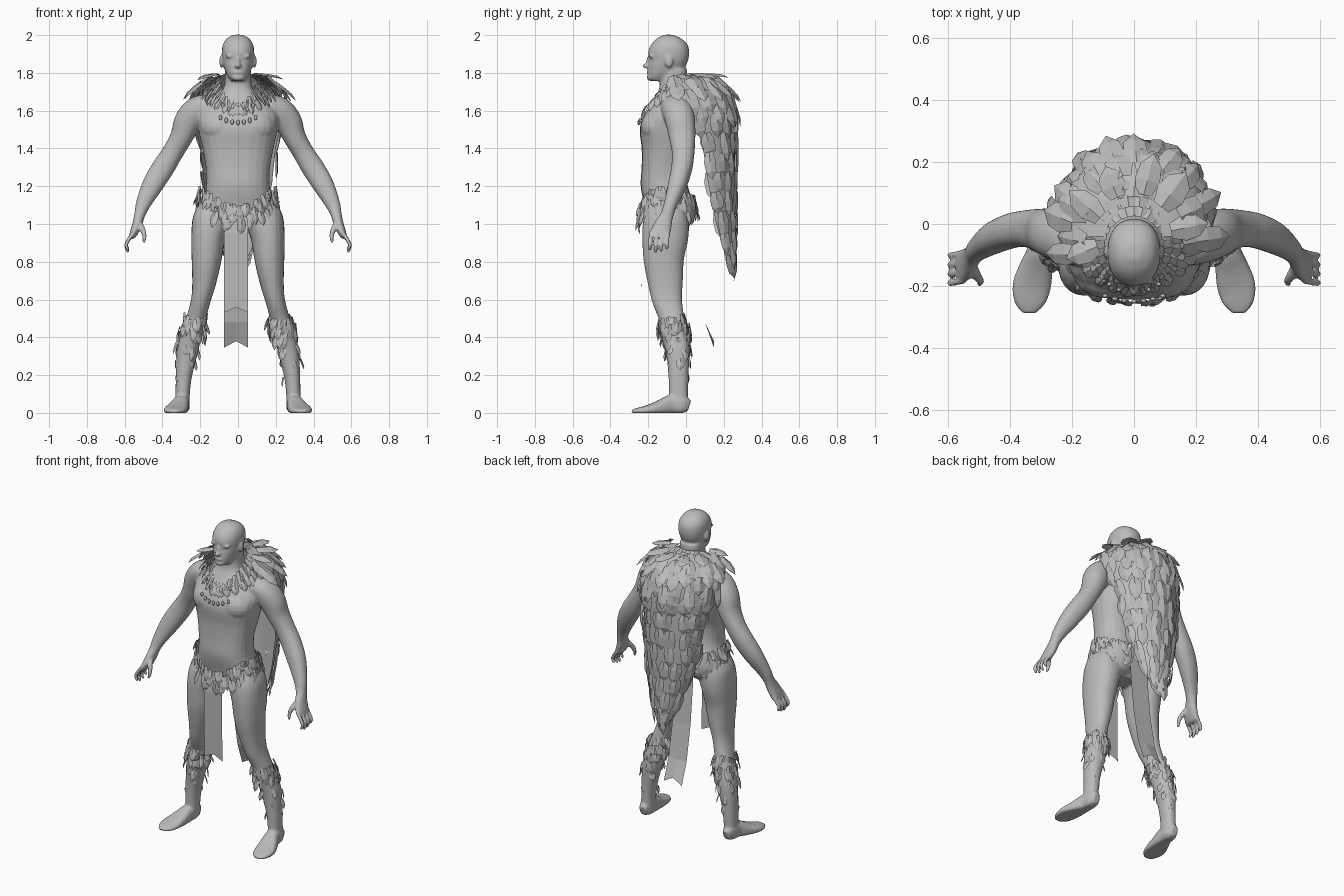
import bpy, bmesh, math, random
from math import sin, cos, pi
from mathutils import Vector

random.seed(4)
if "Cube" in bpy.data.objects:
    bpy.data.objects.remove(bpy.data.objects["Cube"])

GREY = (0.5, 0.5, 0.5, 1)
mat = bpy.data.materials.new("plain grey")
mat.use_nodes = True
mat.diffuse_color = GREY
mat.node_tree.nodes["Principled BSDF"].inputs["Base Color"].default_value = GREY


def finish(name, bm, smooth=False):
    if smooth:
        bmesh.ops.recalc_face_normals(bm, faces=bm.faces)
    me = bpy.data.meshes.new(name)
    bm.to_mesh(me)
    bm.free()
    me.materials.append(mat)
    ob = bpy.data.objects.new(name, me)
    bpy.context.collection.objects.link(ob)
    if smooth:
        me.polygons.foreach_set("use_smooth", [True] * len(me.polygons))
    return ob


def rounded(pts, steps=4):
    """Smooth curve through the sections."""
    vs = [Vector(p) for p in pts]
    fine = []
    for i in range(len(vs) - 1):
        a, b, c, d = vs[max(i - 1, 0)], vs[i], vs[i + 1], vs[min(i + 2, len(vs) - 1)]
        for k in range(steps):
            t = k / steps
            fine.append(b + (c - a) * (t / 2) + (a - b * 2.5 + c * 2 - d / 2) * t ** 2
                        + ((b - c) * 1.5 + (d - a) / 2) * t ** 3)
    return fine + [vs[-1]]


def limb(bm, pts, side=1, ref=(0, 1, 0), seg=24, power=0.9, level=False):
    """Closed loft through (x, y, z, half width, half depth) sections."""
    pts = rounded(pts)
    cs = [Vector((p[0] * side, p[1], p[2])) for p in pts]
    rings = []
    for i, c in enumerate(cs):
        t = (cs[min(i + 1, len(cs) - 1)] - cs[max(i - 1, 0)]).normalized()
        if level:
            t = Vector((0, 0, 1))
        d = Vector(ref)
        d = (d - t * d.dot(t)).normalized()
        s = d.cross(t)
        ring = []
        for k in range(seg):
            a = 2 * pi * k / seg
            u = math.copysign(abs(cos(a)) ** power, cos(a))
            v = math.copysign(abs(sin(a)) ** power, sin(a))
            q = c + s * u * pts[i][3] + d * v * pts[i][4]
            q.z = max(q.z, 0)
            ring.append(bm.verts.new(q))
        rings.append(ring)
    for r, q in zip(rings, rings[1:]):
        for k in range(seg):
            bm.faces.new((r[k], r[k - 1], q[k - 1], q[k]))
    bm.faces.new(rings[0])
    bm.faces.new(rings[-1][::-1])


def ball(bm, c, size):
    vs = bmesh.ops.create_uvsphere(bm, u_segments=16, v_segments=10, radius=1)["verts"]
    for v in vs:
        v.co = Vector([c[i] + v.co[i] * size[i] for i in range(3)])


def section(z, front, back, hw):
    return (0, (front + back) / 2, z, hw, (back - front) / 2)


# Body: overlapping volumes fused into one skin
bm = bmesh.new()
limb(bm, [section(*s) for s in (
    (0.97, -.15, -.03, .08), (1.03, -.2, .03, .16), (1.1, -.22, .04, .19),
    (1.2, -.24, .01, .168), (1.3, -.235, 0, .17), (1.4, -.235, .03, .188),
    (1.5, -.245, .05, .21), (1.57, -.225, .05, .215), (1.63, -.19, .04, .18),
    (1.68, -.16, .03, .11), (1.73, -.14, .01, .074), (1.82, -.14, .005, .068))],
    power=.82, level=True)
# Head and face
limb(bm, [section(*s) for s in (
    (1.757, -.18, -.11, .035), (1.775, -.2, -.06, .05), (1.8, -.203, -.02, .064),
    (1.84, -.2, 0, .077), (1.87, -.196, .012, .083), (1.91, -.2, .017, .086),
    (1.95, -.185, .008, .08), (1.982, -.155, -.025, .06), (2.002, -.115, -.07, .024))],
    power=.9, level=True)
ball(bm, (0, -.198, 1.862), (.011, .013, .026))
ball(bm, (0, -.208, 1.837), (.017, .023, .014))
ball(bm, (0, -.2, 1.803), (.025, .01, .01))
ball(bm, (0, -.188, 1.775), (.034, .02, .018))
for side in (1, -1):
    ball(bm, (.035 * side, -.184, 1.888), (.034, .012, .01))
    ball(bm, (.088 * side, -.09, 1.86), (.011, .022, .034))
    ball(bm, (.095 * side, -.15, 1.515), (.105, .09, .09))
    ball(bm, (.085 * side, -.02, 1.07), (.1, .065, .1))
    # Arm, palm, fingers and thumb
    limb(bm, [(.15, -.06, 1.63, .06, .08), (.215, -.045, 1.6, .075, .082),
              (.265, -.03, 1.54, .074, .078), (.3, -.02, 1.46, .06, .07),
              (.345, -.015, 1.38, .056, .06), (.395, -.022, 1.3, .06, .056),
              (.45, -.045, 1.21, .056, .05), (.5, -.08, 1.11, .04, .036),
              (.52, -.1, 1.05, .029, .034), (.533, -.12, 1.0, .026, .046),
              (.553, -.137, .95, .021, .054), (.565, -.14, .93, .014, .05)], side)
    for k in range(4):
        y = -.183 + k * .03
        tip = .845 + abs(k - 1.3) * .012
        limb(bm, [(.55, y, .96, .011, .011), (.58, y - .006, .915, .011, .011),
                  (.593, y - .008, (.915 + tip) / 2, .01, .01),
                  (.58, y - .008, tip, .008, .008)], side, seg=10)
    limb(bm, [(.525, -.13, 1.01, .016, .016), (.505, -.17, .97, .015, .015),
              (.495, -.185, .935, .012, .012), (.5, -.195, .9, .008, .008)], side, seg=10)
    # Leg
    limb(bm, [(.12, -.1, 1.1, .08, .1), (.14, -.105, 1.02, .1, .12),
              (.158, -.11, .93, .09, .122), (.166, -.118, .82, .08, .108),
              (.178, -.11, .7, .065, .094), (.196, -.1, .6, .052, .08),
              (.222, -.075, .5, .051, .066), (.25, -.055, .4, .055, .066),
              (.268, -.043, .32, .055, .062), (.286, -.04, .2, .043, .053),
              (.293, -.04, .1, .038, .05), (.295, -.04, .02, .04, .05)], side)
    # Foot
    limb(bm, [(.295, .017, .035, .022, .03), (.297, -.02, .045, .037, .05),
              (.3, -.08, .045, .042, .05), (.315, -.14, .028, .054, .038),
              (.33, -.2, .016, .062, .026), (.336, -.255, .01, .05, .017),
              (.336, -.288, .006, .022, .01)], side, ref=(0, 0, 1), power=.75)
body = finish("body", bm, True)
rm = body.modifiers.new("fuse", "REMESH")
rm.mode = "VOXEL"
rm.voxel_size = 0.0062
rm.use_smooth_shade = True
sm = body.modifiers.new("soften", "SMOOTH")
sm.factor = 0.5
sm.iterations = 6


def feather(bm, base, along, out, length, width, bend=0.1):
    """Pointed leaf with a raised centre rib, lying along a direction."""
    along = along.normalized()
    out = (out - along * out.dot(along)).normalized()
    wide = along.cross(out)
    rows = []
    for s, w in ((0, .3), (.35, .5), (.72, .42)):
        c = base + along * length * s - out * bend * length * s * s
        rows.append([bm.verts.new(c + wide * width * w * k + out * width * .14 * (1 - abs(k)))
                     for k in (-1, 0, 1)])
    tip = bm.verts.new(base + along * length - out * bend * length)
    for r, q in zip(rows, rows[1:]):
        for k in (0, 1):
            bm.faces.new((r[k], r[k + 1], q[k + 1], q[k]))
    for k in (0, 1):
        bm.faces.new((rows[-1][k], rows[-1][k + 1], tip))


# Cape: (z, half width, edge y, back y) levels, bent round the back
LEVELS = ((1.785, .09, -.04, .05), (1.775, .15, -.04, .15), (1.71, .23, -.02, .225),
          (1.6, .242, .03, .255), (1.4, .2, .09, .26), (1.2, .178, .12, .26),
          (1.0, .125, .16, .258), (.86, .07, .2, .255), (.77, .02, .235, .252))


def cape(t, u):
    f = max(0, min(t, 1)) * (len(LEVELS) - 1)
    i = min(int(f), len(LEVELS) - 2)
    z, w, e, b = [p + (q - p) * (f - i) for p, q in zip(LEVELS[i], LEVELS[i + 1])]
    return Vector((w * sin(u * pi / 2), e + (b - e) * cos(u * pi / 2), z))


bm = bmesh.new()
N = 14
grid = [[bm.verts.new(cape(r / 16, -1 + 2 * c / N)) for c in range(N + 1)] for r in range(17)]
for r in range(16):
    for c in range(N):
        bm.faces.new((grid[r][c], grid[r + 1][c], grid[r + 1][c + 1], grid[r][c + 1]))
finish("cape_lining", bm, True)

# Cape feathers: broad and close on the shoulders, long and ragged below
bm = bmesh.new()
ROWS = 14
for r in range(ROWS):
    t = .06 + .84 * r / (ROWS - 1)
    reach = 1.25 if t < .25 else 1
    count = max(3, int((cape(t, 1) - cape(t, 0)).length * reach / .036))
    for c in range(count):
        u = reach * (-1 + 2 * (c + (.6 if r % 2 else .3)) / count) + random.uniform(-.05, .05)
        p, q = cape(t, u), cape(t + .05, u)
        out = (q - p).cross(cape(t, u + .05) - p).normalized()
        if out.dot(Vector((p.x, p.y + .05, .05))) < 0:
            out.negate()
        along = (q - p).normalized() + out * random.uniform(.02, .14)
        along.x += random.uniform(-.15, .15)
        feather(bm, p + out * .006, along, out, random.uniform(.11, .15) * (.95 + .25 * t),
                random.uniform(.08, .105) * (1 - .45 * t))
finish("cape_feathers", bm)

# Collar: feather rows round the neck, dropping to the breastbone
bm = bmesh.new()
for row, (count, reach) in enumerate(((28, -.01), (26, .03), (24, .07), (20, .1))):
    for k in range(count):
        a = 2 * pi * (k + .5 * row) / count
        f = (1 - cos(a)) / 2
        flank = abs(sin(a))
        ray = Vector((sin(a), cos(a) * .8, 0))
        grow = reach * (1 - .65 * f)
        base = Vector((.1 * sin(a), -.06 + .09 * cos(a) - .035 * f, 1.79 - .15 * f * f)) + ray * grow
        base.z -= grow * (.35 * flank + .5 * f)
        along = ray + Vector((0, 0, random.uniform(-.35, -.05) - .5 * flank - .9 * f * f))
        feather(bm, base, along, Vector((0, 0, 1)) + ray * .5,
                random.uniform(.09, .125) * (1 - .5 * f), random.uniform(.05, .075) * (1 - .4 * f), .2)
finish("collar_feathers", bm)


def skirt(bm, centre, rx, ry, top, count, length, width, flare):
    """Ring of hanging feathers; top(angle) gives the hem height."""
    for k in range(count):
        a = 2 * pi * (k + random.uniform(0, .6)) / count
        out = Vector((cos(a), sin(a), 0))
        base = Vector((centre[0] + rx * cos(a), centre[1] + ry * sin(a), top(a)))
        along = out * random.uniform(0, flare) + Vector((random.uniform(-.3, .3), random.uniform(-.2, .2), -1))
        feather(bm, base, along, out, length * random.uniform(.7, 1.2), width * random.uniform(.7, 1.2))


# Feathered belt, dipping at the front
bm = bmesh.new()
for drop, count in ((0, 32), (.035, 32), (.075, 28)):
    skirt(bm, (0, -.1), .202 + drop * .15, .145 + drop * .1,
          lambda a: 1.2 - drop - .1 * max(0, -sin(a)) ** 3 - .05 * max(0, sin(a)), count, .085, .045, .4)
finish("belt_feathers", bm)

# Feathered leg cuffs, with a few loose feathers further down the shin
for side, label in ((1, "left"), (-1, "right")):
    bm = bmesh.new()
    for z, x, y, rx, count, length in (
            (.51, .225, -.075, .06, 15, .085), (.47, .236, -.06, .068, 15, .085),
            (.42, .248, -.05, .066, 12, .08), (.35, .265, -.043, .058, 6, .07),
            (.27, .277, -.04, .052, 4, .055), (.2, .286, -.04, .046, 2, .05)):
        skirt(bm, (x * side, y), rx, rx + .006, lambda a: z + random.uniform(-.02, .02),
              count, length, .04, .3)
    finish(label + "_leg_cuff", bm)

# Loincloth strips with a notched hem
for name, path, hem in (("front_loincloth", ((-.225, 1.08), (-.24, .95), (-.238, .75), (-.235, .53)), .03),
                        ("rear_loincloth", ((.03, 1.08), (.035, .95), (.06, .7), (.1, .48), (.148, .345)), .035)):
    bm = bmesh.new()
    rows = [[bm.verts.new((-.01 + .064 * k, y, z + (hem * (1 - abs(k)) if i == len(path) - 1 else 0)))
             for k in (-1, 0, 1)] for i, (y, z) in enumerate(path)]
    for r, q in zip(rows, rows[1:]):
        for k in (0, 1):
            bm.faces.new((r[k], r[k + 1], q[k + 1], q[k]))
    finish(name, bm)

# Necklaces: a bead row and a lower row of tooth pendants
bm = bmesh.new()
for k in range(-6, 7):
    ball(bm, (.016 * k, -.222 + .0011 * k * k, 1.595 + .0013 * k * k), (.008, .007, .013))
for k in range(-3, 4):
    ball(bm, (.031 * k, -.25 + .002 * k * k, 1.537 + .003 * k * k), (.009, .007, .014))
finish("necklace", bm, True)
